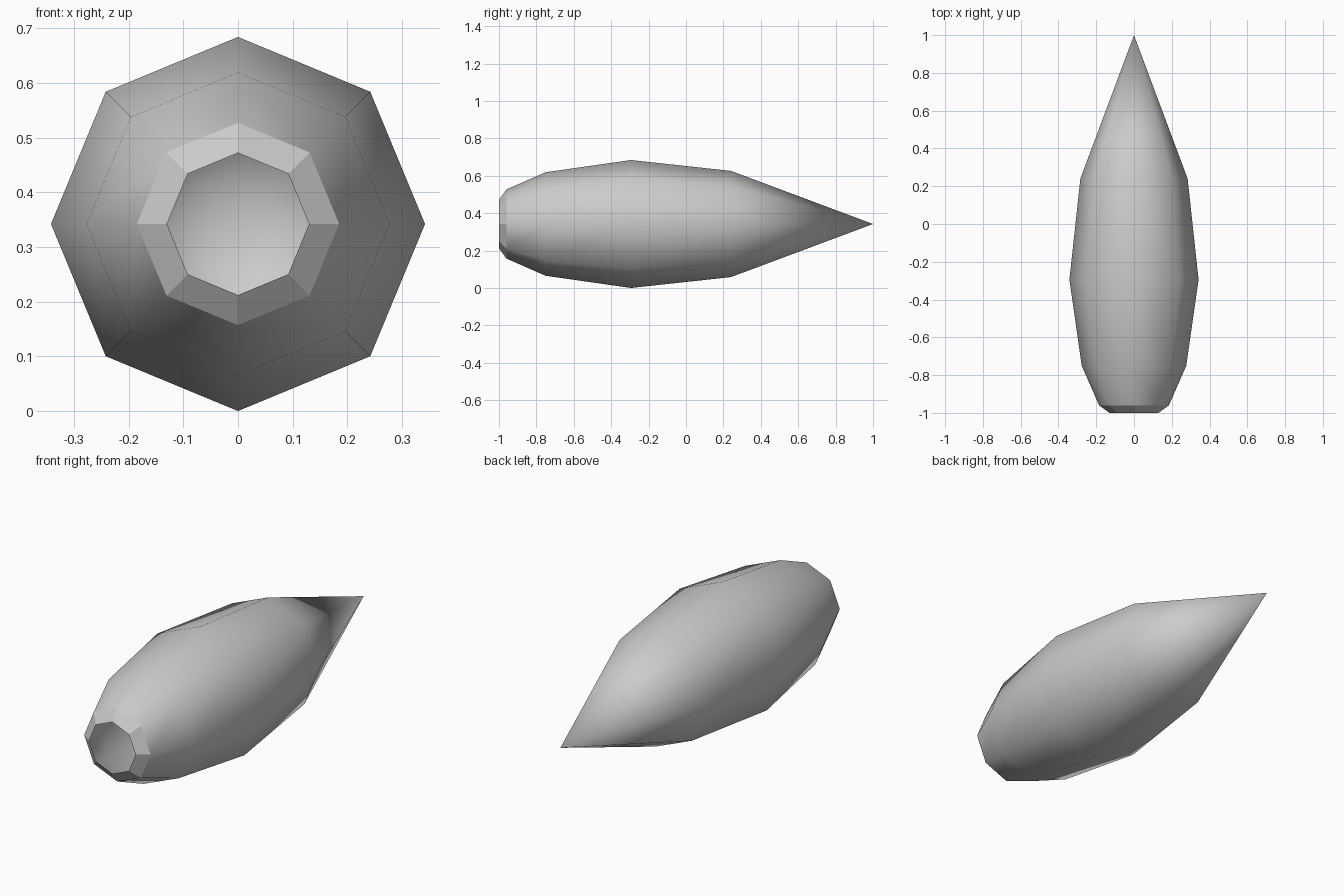
import bpy, bmesh
from math import cos, sin, pi

cube = bpy.data.objects.get("Cube")
if cube:
    bpy.data.objects.remove(cube, do_unlink=True)

SIDES = 8
CENTRE_Z = 0.342
# (y, radius) from the open mouth back to the pointed tail
PROFILE = [(-1.0, 0.13), (-0.96, 0.185), (-0.75, 0.277), (-0.295, 0.342), (0.24, 0.284)]
TAIL_Y = 1.0

# One plain grey for the whole shell
grey = bpy.data.materials.new("plain_grey")
grey.use_nodes = True
colour = (0.6, 0.6, 0.6, 1)
grey.diffuse_color = colour
grey.node_tree.nodes["Principled BSDF"].inputs["Base Color"].default_value = colour

# Open-mouthed octagonal shell
bm = bmesh.new()
rings = []
for y, r in PROFILE:
    angles = [2 * pi * i / SIDES for i in range(SIDES)]
    rings.append([bm.verts.new((r * cos(a), y, CENTRE_Z + r * sin(a))) for a in angles])
tip = bm.verts.new((0, TAIL_Y, CENTRE_Z))

for level, (a, b) in enumerate(zip(rings, rings[1:])):
    for i in range(SIDES):
        j = (i + 1) % SIDES
        face = bm.faces.new((a[i], a[j], b[j], b[i]))
        face.smooth = level > 0  # the mouth lip stays faceted
for i in range(SIDES):
    bm.faces.new((rings[-1][i], rings[-1][(i + 1) % SIDES], tip)).smooth = True

# Keep the edge between lip and body crisp
for i in range(SIDES):
    bm.edges.get((rings[1][i], rings[1][(i + 1) % SIDES])).smooth = False

mesh = bpy.data.meshes.new("pointed_shell")
bm.normal_update()
if bm.faces[:][0].normal.y > 0:
    bmesh.ops.reverse_faces(bm, faces=bm.faces[:])
bm.to_mesh(mesh)
bm.free()
mesh.materials.append(grey)
shell = bpy.data.objects.new("pointed_shell", mesh)
bpy.context.collection.objects.link(shell)
